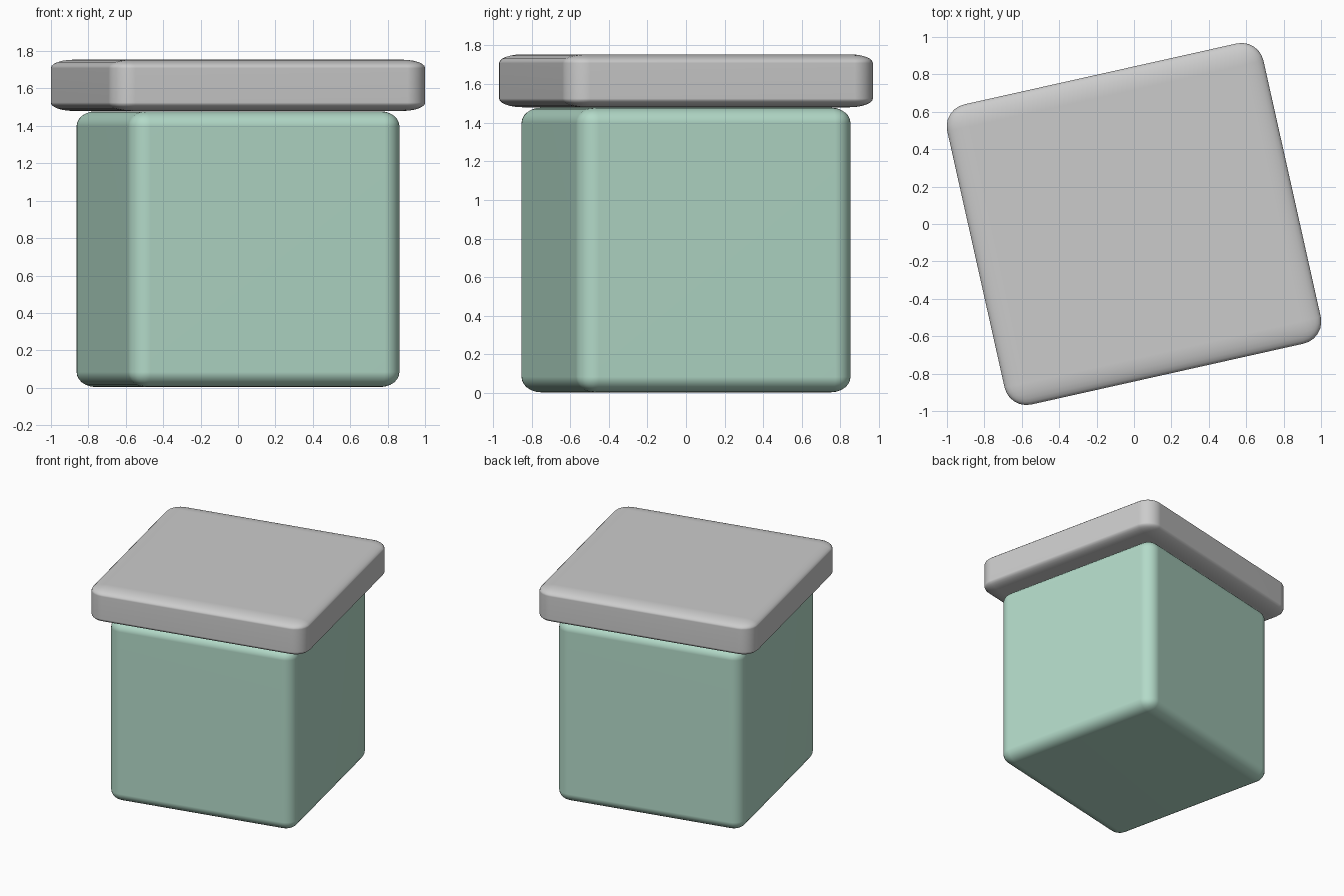
import bpy, bmesh, math
from mathutils import Matrix

if "Cube" in bpy.data.objects:
    bpy.data.objects.remove(bpy.data.objects["Cube"])

TURN = math.radians(12.6)

def rounded_box(name, hx, hy, z0, z1, radius, z_radius, color=None):
    # Bevel a stretched box, then squash it so edges can be tighter vertically
    squash = z_radius / radius
    hz = (z1 - z0) / 2
    bm = bmesh.new()
    bmesh.ops.create_cube(bm, size=2)
    bmesh.ops.scale(bm, vec=(hx, hy, hz / squash), verts=bm.verts)
    bmesh.ops.bevel(bm, geom=bm.edges[:], offset=radius, segments=6,
                    profile=0.5, affect='EDGES', clamp_overlap=True)
    bmesh.ops.scale(bm, vec=(1, 1, squash), verts=bm.verts)
    bmesh.ops.transform(bm, verts=bm.verts,
                        matrix=Matrix.Translation((0, 0, (z0 + z1) / 2)) @ Matrix.Rotation(TURN, 4, 'Z'))
    for f in bm.faces:
        f.smooth = True
    mesh = bpy.data.meshes.new(name)
    bm.to_mesh(mesh)
    bm.free()
    obj = bpy.data.objects.new(name, mesh)
    bpy.context.collection.objects.link(obj)
    if color:
        mat = bpy.data.materials.new(name + "_paint")
        mat.diffuse_color = color
        mat.use_nodes = True
        mat.node_tree.nodes["Principled BSDF"].inputs["Base Color"].default_value = mat.diffuse_color
        mesh.materials.append(mat)
    # Keep the large faces flat under smooth shading
    obj.modifiers.new("weighted_normals", 'WEIGHTED_NORMAL')
    return obj

# Green box body
rounded_box("box_body", 0.742, 0.727, 0.004, 1.478, 0.10, 0.08, (0.45, 0.70, 0.58, 1))
# Overhanging grey lid
rounded_box("box_lid", 0.866, 0.822, 1.48, 1.754, 0.12, 0.045)
